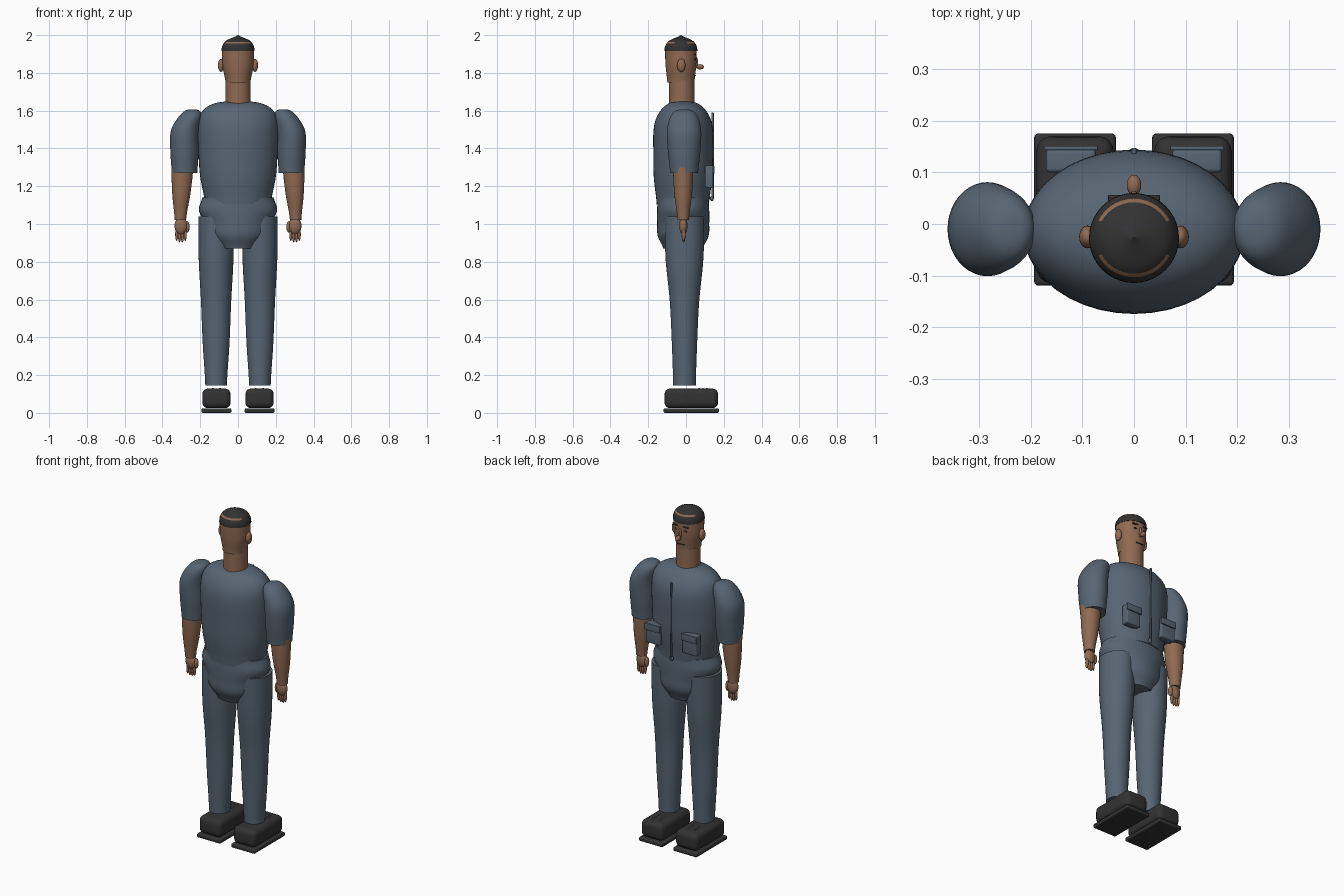
import bpy, bmesh, math
from mathutils import Matrix

if "Cube" in bpy.data.objects:
    bpy.data.objects.remove(bpy.data.objects["Cube"], do_unlink=True)


def material(name, *colour):
    mat = bpy.data.materials.new(name)
    mat.use_nodes = True
    mat.diffuse_color = (*colour, 1)
    mat.node_tree.nodes["Principled BSDF"].inputs["Base Color"].default_value = (*colour, 1)
    return mat


CLOTH = material("slate cloth", .095, .13, .17)
SKIN = material("brown skin", .28, .145, .085)
DARK = material("charcoal", .032, .032, .032)


def finish(name, bm, *mats):
    bmesh.ops.recalc_face_normals(bm, faces=bm.faces)
    mesh = bpy.data.meshes.new(name)
    bm.to_mesh(mesh)
    bm.free()
    for mat in mats:
        mesh.materials.append(mat)
    part = bpy.data.objects.new(name, mesh)
    bpy.context.collection.objects.link(part)
    bpy.ops.object.select_all(action="DESELECT")
    part.select_set(True)
    bpy.context.view_layer.objects.active = part
    bpy.ops.object.shade_smooth_by_angle(angle=math.radians(40))


def smooth_value(values, t):
    """Smooth curve through evenly spaced values."""
    last = len(values) - 1
    if last == 0:
        return values[0]
    i = min(int(t * last), last - 1)
    f = t * last - i
    start, end = values[i], values[i + 1]
    slope_in = (end - values[max(i - 1, 0)]) / 2
    slope_out = (values[min(i + 2, last)] - start) / 2
    blend = f * f * (3 - 2 * f)
    ease = f * (1 - f)
    return start + (end - start) * blend + ease * ((1 - f) * slope_in - f * slope_out)


def limb(name, bottom, top, widths, depths, *mats, x=(0,), y=-.015, side=1,
         dome=0, tilt=0, rule=None, rings=28, segments=40):
    """Stack of ellipses whose radii follow smooth curves; dome rounds off the top."""
    bm = bmesh.new()
    loops = []
    for i in range(rings + 1):
        t = math.sin(math.pi / 2 * i / rings)
        z = bottom + (top - bottom) * t
        shrink = 1
        if dome and z > top - dome:
            shrink = max(1 - ((z - top + dome) / dome) ** 3, 0) ** (1 / 3)
        rx = max(smooth_value(widths, t) * shrink, .002)
        ry = max(smooth_value(depths, t) * shrink, .002)
        loop = []
        for k in range(segments):
            angle = math.tau * k / segments
            py = y + ry * math.sin(angle)
            px = side * smooth_value(x, t) + rx * math.cos(angle)
            loop.append(bm.verts.new((px, py, z + tilt * py * (1 - t))))
        loops.append(loop)
    for lower, upper in zip(loops, loops[1:]):
        for k in range(segments):
            bm.faces.new((lower[k - 1], lower[k], upper[k], upper[k - 1]))
    bm.faces.new(loops[0])
    bm.faces.new(loops[-1])
    if rule:
        for face in bm.faces:
            face.material_index = rule(face.calc_center_median())
    finish(name, bm, *mats)


def placed(centre, size):
    return Matrix.Translation(centre) @ Matrix.Diagonal((*size, 1))


def ball(name, centre, radii, mat):
    bm = bmesh.new()
    bmesh.ops.create_uvsphere(bm, u_segments=20, v_segments=12, radius=1,
                              matrix=placed(centre, radii))
    finish(name, bm, mat)


def box(name, centre, size, mat, bevel=.002):
    bm = bmesh.new()
    bmesh.ops.create_cube(bm, size=1, matrix=placed(centre, size))
    bmesh.ops.bevel(bm, geom=bm.edges[:], offset=bevel, segments=4,
                    profile=.5, affect="EDGES")
    finish(name, bm, mat)


# Trunk
limb("shirt", 1.115, 1.65, (.175, .2, .21, .213, .2), (.14, .155, .158, .155, .12), CLOTH,
     dome=.13, tilt=.07)
limb("pelvis", .87, 1.14, (.105, .16, .175, .207, .19), (.105, .135, .138, .138, .135), CLOTH)

# Front fastener
box("front_zip", (0, .141, 1.36), (.009, .012, .46), CLOTH)
ball("zip_pull", (0, .137, 1.135), (.012, .01, .014), CLOTH)


# Head and neck; the hair has a narrow scalp line at front and back
def scalp_line(point):
    return int(1.957 < point.z < 1.964 and abs(point.y + .027) > .035)


head_y = -.027
limb("neck", 1.62, 1.76, (.067,), (.067,), SKIN, y=-.022)
limb("head", 1.75, 1.925, (.066, .082, .085), (.072, .081, .084), SKIN, y=head_y)
limb("hair", 1.915, 2, (.087, .083, .062, .002), (.087, .083, .06, .002), DARK, SKIN,
     y=head_y, rule=scalp_line)
ball("nose_bridge", (0, .052, 1.855), (.009, .012, .032), SKIN)
ball("nose_tip", (0, .075, 1.832), (.014, .02, .014), SKIN)
box("mouth", (0, .046, 1.787), (.046, .012, .006), DARK)

# Paired parts
for side, label in ((1, "left"), (-1, "right")):
    ball(label + "_ear", (side * .09, -.025, 1.84), (.016, .022, .035), SKIN)
    ball(label + "_eye", (side * .03, .048, 1.872), (.011, .006, .006), DARK)
    box(label + "_brow", (side * .032, .05, 1.897), (.036, .012, .007), DARK)

    # Arm
    limb(label + "_sleeve", 1.27, 1.607, (.068, .075, .075, .06), (.074, .086, .09, .07),
         CLOTH, x=(.283, .283, .28, .24), y=-.01, side=side, dome=.08)
    limb(label + "_forearm", 1.02, 1.3, (.03, .048, .058), (.03, .047, .054), SKIN,
         x=(.305, .295), side=side)

    # Hand with spread fingers
    palm_x = .302
    ball(label + "_palm", (side * palm_x, -.014, .99), (.034, .022, .046), SKIN)
    ball(label + "_thumb", (side * (palm_x - .033), -.012, .985), (.013, .014, .03), SKIN)
    for i in range(4):
        spread = i - 1.5
        ball(f"{label}_finger_{i + 1}",
             (side * (palm_x + .015 * spread), -.013, .935 + .007 * abs(spread)),
             (.008, .01, .036), SKIN)

    # Trouser leg
    limb(label + "_leg", .145, 1.04, (.057, .071, .08, .092, .093),
         (.06, .067, .078, .1, .105), CLOTH, x=(.116,), y=-.008, side=side)

    # Shoe with separate sole and lace eyelets
    shoe_x = side * .114
    box(label + "_sole", (shoe_x, .028, .012), (.158, .294, .024), DARK, bevel=.008)
    box(label + "_shoe", (shoe_x, .028, .077), (.15, .284, .104), DARK, bevel=.03)
    for row in range(3):
        for offset in (-.02, .02):
            ball(label + "_eyelet", (shoe_x + offset, .07 + .02 * row, .129),
                 (.004, .004, .003), CLOTH)

    # Chest pouch
    pouch_x = side * .122
    box(label + "_pouch", (pouch_x, .122, 1.25), (.096, .045, .12), CLOTH, bevel=.008)
    box(label + "_pouch_flap", (pouch_x, .147, 1.288), (.104, .008, .04), CLOTH)
